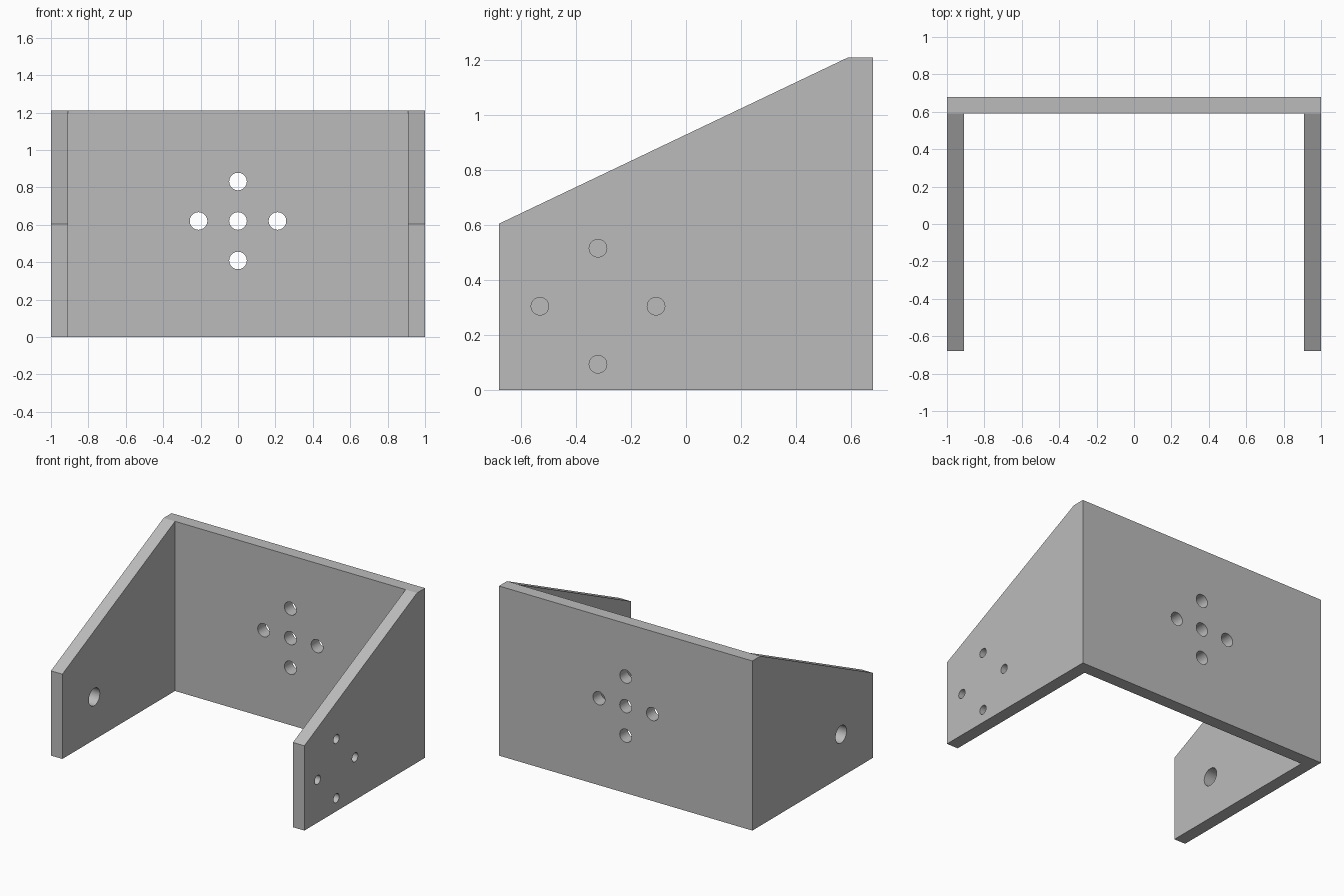
import bpy, bmesh, math
from mathutils import Matrix, Vector

default = bpy.data.objects.get("Cube")
if default:
    bpy.data.objects.remove(default, do_unlink=True)

BACK, INNER_Y, INNER_X = 0.68, 0.59, 0.91   # plate faces
TALL, LOW = 1.21, 0.605                     # rear and front heights
BACK_HOLE_Z, SIDE_HOLE_Y, SIDE_HOLE_Z, SPACING = 0.62, -0.32, 0.305, 0.211

grey = bpy.data.materials.new("matte grey")
grey.use_nodes = True
colour = (0.5, 0.5, 0.5, 1)
grey.diffuse_color = colour
grey.node_tree.nodes["Principled BSDF"].inputs["Base Color"].default_value = colour


def make_object(name, bm):
    mesh = bpy.data.meshes.new(name)
    bm.to_mesh(mesh)
    bm.free()
    obj = bpy.data.objects.new(name, mesh)
    bpy.context.collection.objects.link(obj)
    return obj


# Bracket: a U footprint pulled up, with the front ends of the arms lower
bm = bmesh.new()
corners = {}


def vert(x, y):
    if (x, y) not in corners:
        corners[x, y] = bm.verts.new((x, y, 0))
    return corners[x, y]


def footprint(*points):
    return bm.faces.new([vert(x, y) for x, y in points])


footprint((-1, INNER_Y), (-INNER_X, INNER_Y), (INNER_X, INNER_Y),
          (1, INNER_Y), (1, BACK), (-1, BACK))
for a, b in ((-1, -INNER_X), (INNER_X, 1)):
    footprint((a, -BACK), (b, -BACK), (b, INNER_Y), (a, INNER_Y))
raised = bmesh.ops.extrude_face_region(bm, geom=bm.faces[:], use_keep_orig=True)
for v in raised["geom"]:
    if isinstance(v, bmesh.types.BMVert):
        v.co.z = TALL if v.co.y > 0 else LOW
bmesh.ops.recalc_face_normals(bm, faces=bm.faces[:])
bracket = make_object("bracket", bm)
bracket.data.materials.append(grey)

# Drills for the bolt holes and the pivot hole
drill = bmesh.new()


def add_hole(centre, axis, radius):
    turn = Vector((0, 0, 1)).rotation_difference(Vector(axis)).to_matrix().to_4x4()
    bmesh.ops.create_cone(drill, cap_ends=True, segments=32, radius1=radius,
                          radius2=radius, depth=0.3,
                          matrix=Matrix.Translation(centre) @ turn)


for i in range(4):
    u = SPACING * round(math.cos(i * math.pi / 2))
    w = SPACING * round(math.sin(i * math.pi / 2))
    add_hole((u, BACK, BACK_HOLE_Z + w), (0, 1, 0), 0.047)
    add_hole((1, SIDE_HOLE_Y + u, SIDE_HOLE_Z + w), (1, 0, 0), 0.032)
add_hole((0, BACK, BACK_HOLE_Z), (0, 1, 0), 0.047)
add_hole((-1, SIDE_HOLE_Y, SIDE_HOLE_Z), (1, 0, 0), 0.062)
cutter = make_object("hole_cutter", drill)
cutter.hide_render = True

# Cut the holes, then drop the helper
cut = bracket.modifiers.new("holes", 'BOOLEAN')
cut.operation = 'DIFFERENCE'
cut.solver = 'EXACT'
cut.object = cutter
bpy.context.view_layer.update()
depsgraph = bpy.context.evaluated_depsgraph_get()
drilled = bpy.data.meshes.new_from_object(bracket.evaluated_get(depsgraph))
bracket.modifiers.clear()
bracket.data = drilled
bpy.data.objects.remove(cutter, do_unlink=True)

# Smooth hole walls, crisp plate edges
bpy.ops.object.select_all(action='DESELECT')
bracket.select_set(True)
bpy.context.view_layer.objects.active = bracket
bpy.ops.object.shade_smooth_by_angle(angle=math.radians(20))
